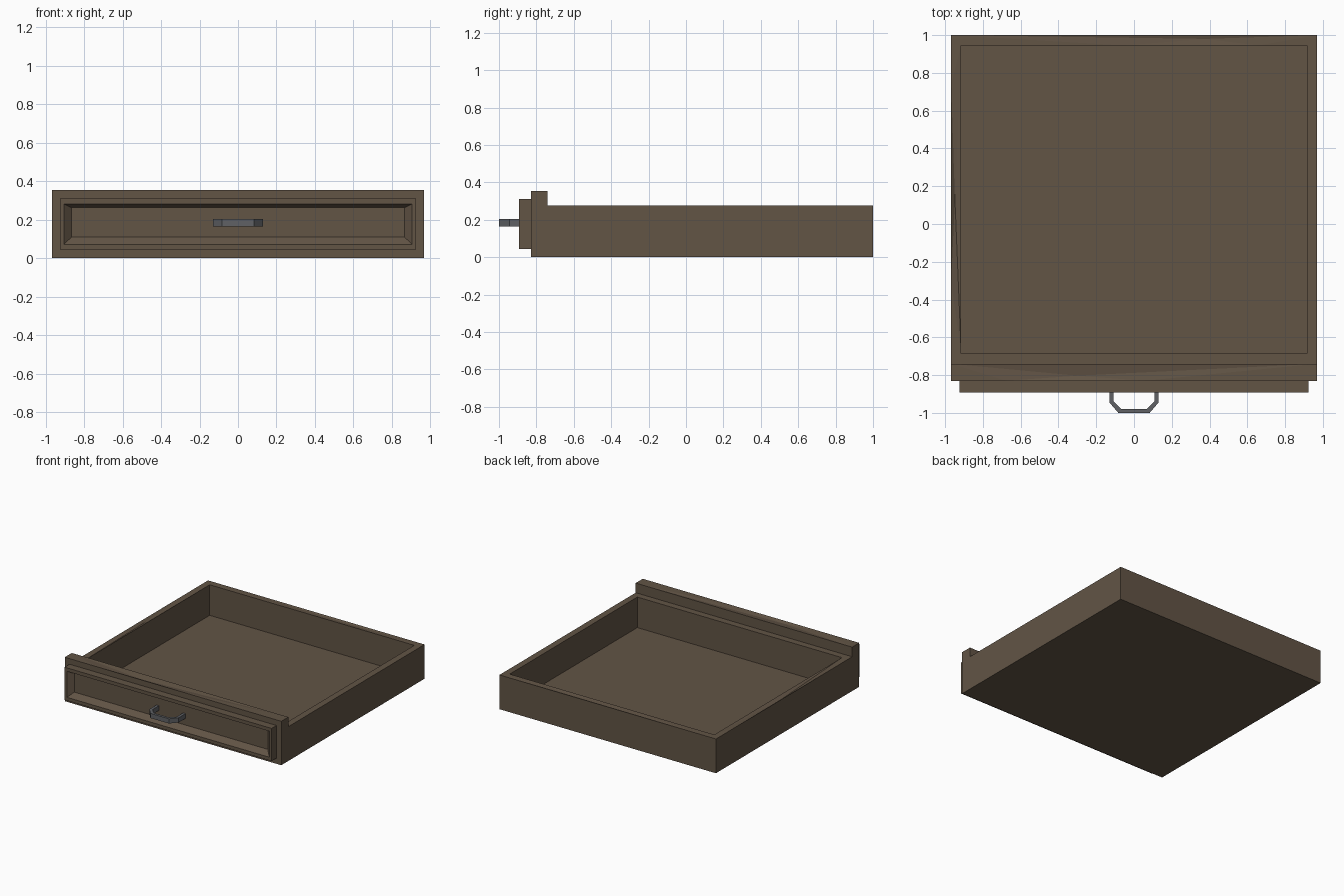
import bpy, bmesh
from mathutils import Vector

if "Cube" in bpy.data.objects:
    bpy.data.objects.remove(bpy.data.objects["Cube"])


def material(name, rgb):
    m = bpy.data.materials.new(name)
    m.diffuse_color = (*rgb, 1)
    m.use_nodes = True
    m.node_tree.nodes["Principled BSDF"].inputs["Base Color"].default_value = m.diffuse_color
    return m


wood = material("dark_brown_wood", (0.122, 0.089, 0.060))
metal = material("dark_grey_metal", (0.115, 0.120, 0.130))


def finish(bm, name, mat):
    bmesh.ops.recalc_face_normals(bm, faces=bm.faces)
    me = bpy.data.meshes.new(name)
    bm.to_mesh(me)
    bm.free()
    me.materials.append(mat)
    ob = bpy.data.objects.new(name, me)
    bpy.context.collection.objects.link(ob)


def rings(loops, name, mat, dents=()):
    """Bridge a series of matching loops, cap both ends, then wear down edges."""
    bm = bmesh.new()
    vs = [[bm.verts.new(p) for p in l] for l in loops]
    for a, b in zip(vs, vs[1:]):
        for i in range(len(a)):
            j = (i + 1) % len(a)
            bm.faces.new((a[i], a[j], b[j], b[i]))
    bm.faces.new(vs[0])
    bm.faces.new(vs[-1])
    bmesh.ops.recalc_face_normals(bm, faces=bm.faces)
    for p0, p1, ts, peak, side in dents:
        dent(bm, Vector(p0), Vector(p1), ts, Vector(peak), Vector(side))
    finish(bm, name, mat)


def dent(bm, p0, p1, ts, peak, side):
    """Wear an edge: split it in three places, pull the middle point to peak."""
    def near(p):
        return min(bm.verts, key=lambda v: (v.co - p).length)
    start, end = near(p0), near(p1)
    edge = bm.edges.get((start, end))
    face = max(edge.link_faces, key=lambda f: f.normal.dot(side))
    cuts, prev = [], 0.0
    v = start
    for t in ts:
        edge = bm.edges.get((v, end))
        _, v = bmesh.utils.edge_split(edge, v, (t - prev) / (1 - prev))
        cuts.append(v)
        prev = t
    bmesh.utils.face_split(face, cuts[0], cuts[2])
    cuts[1].co = peak
    bmesh.ops.triangulate(bm, faces=list({f for c in cuts for f in c.link_faces}))


def rect_z(x, y0, y1, z):
    return [(-x, y0, z), (x, y0, z), (x, y1, z), (-x, y1, z)]


def rect_y(x, z0, z1, y):
    return [(-x, y, z0), (x, y, z0), (x, y, z1), (-x, y, z1)]


# Open tray with worn rim
top, X, IX = 0.277, 0.968, 0.915
rings([rect_z(X, -0.74, 1.0, 0), rect_z(X, -0.74, 1.0, top),
       rect_z(IX, -0.685, 0.945, top), rect_z(IX, -0.685, 0.945, 0.03)],
      "drawer_tray", wood, [
    ((-IX, 0.945, top), (IX, 0.945, top), (0.47, 0.70, 0.86),
     (0.38, 0.98, top - 0.006), (0, -1, 0)),
    ((-X, -0.74, top), (-X, 1.0, top), (0.25, 0.5, 0.85),
     (-X + 0.02, 0.13, top - 0.015), (-1, 0, 0)),
])

# Tall front board with a worn top edge
rings([rect_y(X, 0, 0.355, -0.74), rect_y(X, 0, 0.355, -0.83)],
      "front_board", wood, [
    ((-X, -0.83, 0.355), (X, -0.83, 0.355), (0.15, 0.36, 0.53),
     (-0.30, -0.803, 0.345), (0, -1, 0)),
])

# Raised panel with bevelled recess
rings([rect_y(0.925, 0.045, 0.31, -0.83), rect_y(0.925, 0.045, 0.31, -0.893),
       rect_y(0.905, 0.072, 0.282, -0.893), rect_y(0.865, 0.11, 0.262, -0.855)],
      "front_panel", wood)

# Angular pull handle: flat strip swept along a half path and mirrored
half = [((0.13, -0.85), (0.108, -0.85)), ((0.13, -0.945), (0.108, -0.938)),
        ((0.083, -1.0), (0.066, -0.98))]
path = half + [((-a[0], a[1]), (-b[0], b[1])) for a, b in reversed(half)]
rings([[(*a, 0.165), (*b, 0.165), (*b, 0.203), (*a, 0.203)] for a, b in path],
      "pull_handle", metal)
